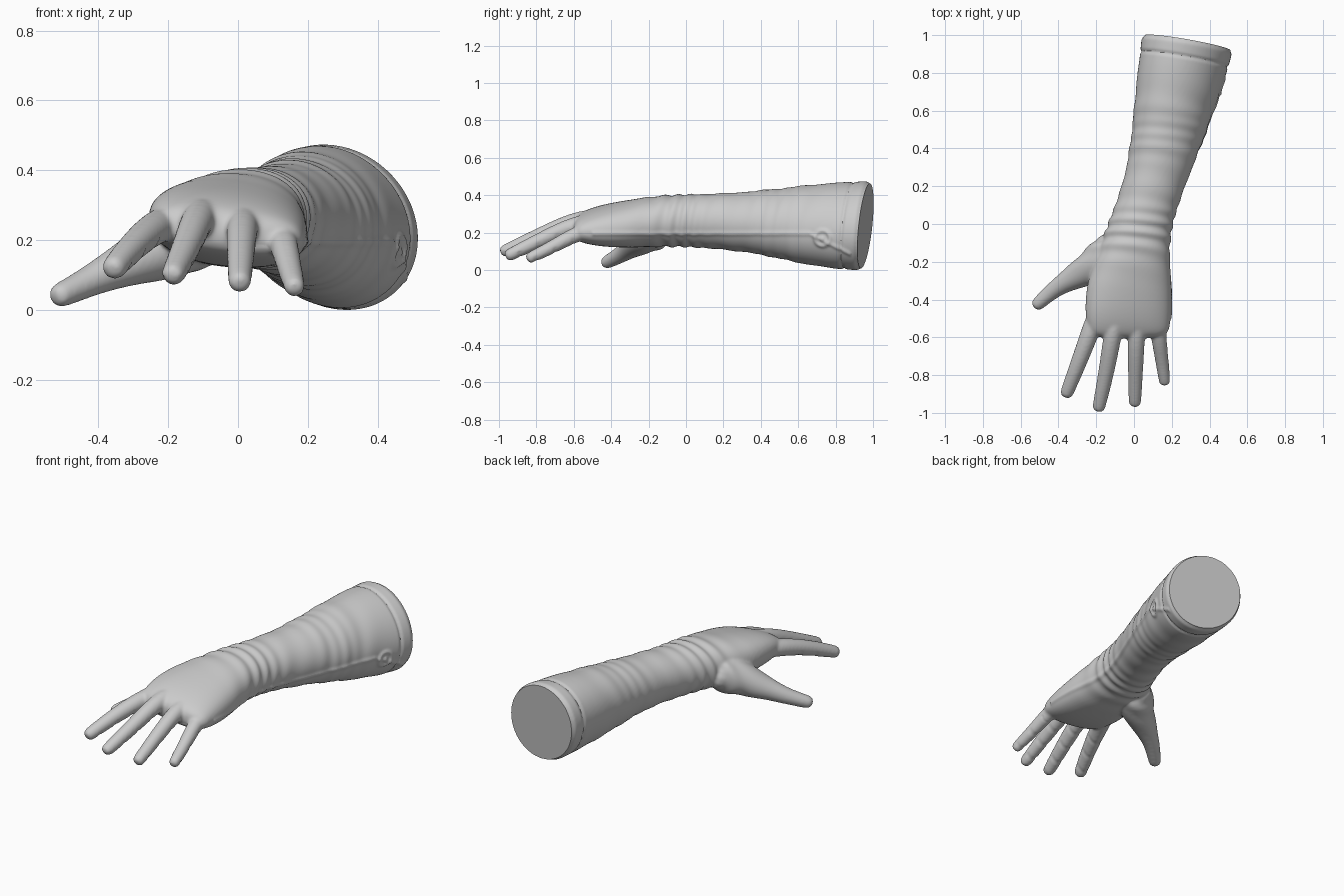
import bpy, bmesh
from math import sin, cos, pi, exp, copysign
from mathutils import Vector

cube = bpy.data.objects.get("Cube")
if cube:
    bpy.data.objects.remove(cube)

grey = bpy.data.materials.new("soft_grey")
grey.use_nodes = True
colour = (0.6, 0.6, 0.6, 1)
grey.diffuse_color = colour
grey.node_tree.nodes["Principled BSDF"].inputs["Base Color"].default_value = colour

SIDES = 16


def make_loft(name, rings):
    """Skin a list of closed rings, cap both ends and soften."""
    bm = bmesh.new()
    loops = [[bm.verts.new(p) for p in ring] for ring in rings]
    for a, b in zip(loops, loops[1:]):
        for i in range(SIDES):
            j = (i + 1) % SIDES
            bm.faces.new((a[i], a[j], b[j], b[i]))
    bm.faces.new(loops[0])
    bm.faces.new(loops[-1])
    bmesh.ops.recalc_face_normals(bm, faces=bm.faces)
    mesh = bpy.data.meshes.new(name)
    bm.to_mesh(mesh)
    bm.free()
    obj = bpy.data.objects.new(name, mesh)
    bpy.context.collection.objects.link(obj)
    add_modifier(obj, "SUBSURF", levels=2)
    return obj


def add_modifier(obj, kind, **settings):
    mod = obj.modifiers.new(kind.title(), kind)
    for key, value in settings.items():
        setattr(mod, key, value)
    bpy.context.view_layer.objects.active = obj
    bpy.ops.object.modifier_apply(modifier=mod.name)


def arm_ring(y, x0, x1, z0, z1, lean, tilt, square):
    """Rounded section across the arm; lean shears x, tilt shears z."""
    ring = []
    for i in range(SIDES):
        a = 2 * pi * i / SIDES
        c, s = (copysign(abs(f) ** square, f) for f in (cos(a), sin(a)))
        rx, rz = (x1 - x0) / 2 * 1.02, (z1 - z0) / 2 * 1.02
        ring.append(((x0 + x1) / 2 + rx * c + lean * s, y, (z0 + z1) / 2 + rz * s + tilt * rx * c))
    return ring


def digit(name, points):
    """Tapered tube with a rounded tip; points are (x, y, z, radius)."""
    pts = [Vector(p[:3]) for p in points]
    radii = [p[3] for p in points]
    end = (pts[-1] - pts[-2]).normalized()
    tip, r = pts[-1], radii[-1]
    for along, scale in ((0.6, 0.9), (0.95, 0.5)):
        pts.append(tip + end * r * along)
        radii.append(r * scale)
    rings = []
    for k, (p, r) in enumerate(zip(pts, radii)):
        t = (pts[min(k + 1, len(pts) - 1)] - pts[max(k - 1, 0)]).normalized()
        u = t.cross(Vector((0, 0, 1))).normalized()
        v = u.cross(t)
        rings.append([p + r * (u * cos(2 * pi * i / SIDES) + v * sin(2 * pi * i / SIDES))
                      for i in range(SIDES)])
    return make_loft(name, rings)


# Forearm, wrist and palm: y, x range, z range, lean, tilt, squareness
sections = [
    (1.10, 0.05, 0.57, 0.00, 0.50, -0.04, 0, 1),
    (0.95, 0.04, 0.53, 0.01, 0.49, -0.04, 0, 1),
    (0.80, 0.02, 0.49, 0.02, 0.485, -0.04, 0, 1),
    (0.60, 0.00, 0.42, 0.05, 0.465, -0.03, 0, 1),
    (0.40, -0.02, 0.35, 0.10, 0.44, -0.02, 0, 1),
    (0.20, -0.06, 0.27, 0.125, 0.425, -0.01, 0, 1),
    (0.00, -0.14, 0.20, 0.14, 0.42, 0, 0, 0.95),
    (-0.15, -0.19, 0.185, 0.14, 0.415, 0, 0, 0.9),
    (-0.30, -0.25, 0.20, 0.135, 0.39, 0, -0.08, 0.85),
    (-0.45, -0.26, 0.20, 0.145, 0.36, 0, -0.12, 0.8),
    (-0.55, -0.25, 0.19, 0.165, 0.325, 0, -0.12, 0.8),
    (-0.61, -0.22, 0.17, 0.19, 0.285, 0, -0.12, 0.8),
]
glove = make_loft("gloved_arm", [arm_ring(*s) for s in sections])

# Fingers and thumb
digits = {
    "index_finger": [(-0.18, -0.43, 0.275, 0.05), (-0.235, -0.58, 0.255, 0.05),
                     (-0.295, -0.74, 0.205, 0.043), (-0.352, -0.885, 0.14, 0.037)],
    "middle_finger": [(-0.09, -0.45, 0.3, 0.05), (-0.115, -0.6, 0.28, 0.049),
                      (-0.145, -0.78, 0.2, 0.043), (-0.184, -0.96, 0.12, 0.036)],
    "ring_finger": [(0.02, -0.45, 0.28, 0.048), (0.012, -0.6, 0.26, 0.047),
                    (0.008, -0.77, 0.18, 0.041), (0.005, -0.935, 0.1, 0.035)],
    "little_finger": [(0.12, -0.43, 0.25, 0.045), (0.128, -0.58, 0.215, 0.043),
                      (0.145, -0.7, 0.145, 0.037), (0.161, -0.825, 0.085, 0.032)],
    "thumb": [(-0.08, -0.1, 0.26, 0.11), (-0.17, -0.2, 0.215, 0.11), (-0.28, -0.262, 0.165, 0.078),
              (-0.38, -0.315, 0.12, 0.052), (-0.45, -0.37, 0.085, 0.042), (-0.503, -0.418, 0.06, 0.037)],
}
parts = [digit(name, pts) for name, pts in digits.items()]

# Merge everything into one soft skin
bpy.ops.object.select_all(action="DESELECT")
for obj in parts + [glove]:
    obj.select_set(True)
bpy.context.view_layer.objects.active = glove
bpy.ops.object.join()
add_modifier(glove, "REMESH", mode="VOXEL", voxel_size=0.008)
add_modifier(glove, "SMOOTH", factor=0.5, iterations=8)

cap_point = Vector((0.28, 0.96, 0.25))
cap_normal = Vector((0.16, 0.98, -0.08)).normalized()


def bump(t, width):
    return exp(-(t / width) ** 2)


def relief(p, n):
    """Height of folds, side seam, button, cuff band and finger creases."""
    x, y, z = p
    h = 0.0
    # Cloth folds, strongest round the wrist
    wave = sin(70 * y + 9 * x + 2 * sin(9 * z) + 2 * sin(13 * y))
    h += wave * (0.0045 * bump(y + 0.06, 0.14) + 0.0015 * bump(y - 0.4, 0.3))
    h += 0.002 * sin(31 * y - 14 * z + 8 * x) * bump(y - 0.5, 0.35)
    # Seam and button on the outer side
    if n.x > 0.3 and -0.5 < y < 0.88:
        line = 0.21 if y < 0.66 else 0.21 - 0.5 * (y - 0.66)
        h += 0.006 * bump(z - line, 0.012)
        r = ((y - 0.73) ** 2 + (z - 0.185) ** 2) ** 0.5
        h += 0.008 * bump(r - 0.04, 0.011) + 0.007 * bump(r, 0.012)
    # Cuff band with a stitched groove and rounded rim
    d = (cap_point - p).dot(cap_normal)
    h -= 0.007 * bump(d - 0.09, 0.009)
    h -= 0.012 * bump(max(d, 0), 0.014)
    # Creases under the finger joints
    if y < -0.6 and n.z < -0.2:
        h -= 0.003 * max(0, sin(62 * y + 6 * x)) ** 3
    return h


bm = bmesh.new()
bm.from_mesh(glove.data)
bm.normal_update()
moves = [(v, v.normal * relief(v.co, v.normal)) for v in bm.verts]
for v, move in moves:
    v.co += move
# Cut the open end flat and close it
bmesh.ops.bisect_plane(bm, geom=bm.verts[:] + bm.edges[:] + bm.faces[:], dist=0.0001,
                       plane_co=cap_point, plane_no=cap_normal, clear_outer=True)
bmesh.ops.holes_fill(bm, edges=[e for e in bm.edges if e.is_boundary], sides=0)
bmesh.ops.recalc_face_normals(bm, faces=bm.faces)
# Rest the lowest point on the ground
low = min(v.co.z for v in bm.verts)
bmesh.ops.translate(bm, vec=(0, 0, -low), verts=bm.verts)
bm.to_mesh(glove.data)
bm.free()

glove.data.materials.clear()
glove.data.materials.append(grey)
bpy.ops.object.select_all(action="DESELECT")
glove.select_set(True)
bpy.context.view_layer.objects.active = glove
bpy.ops.object.shade_smooth_by_angle(angle=0.8)
